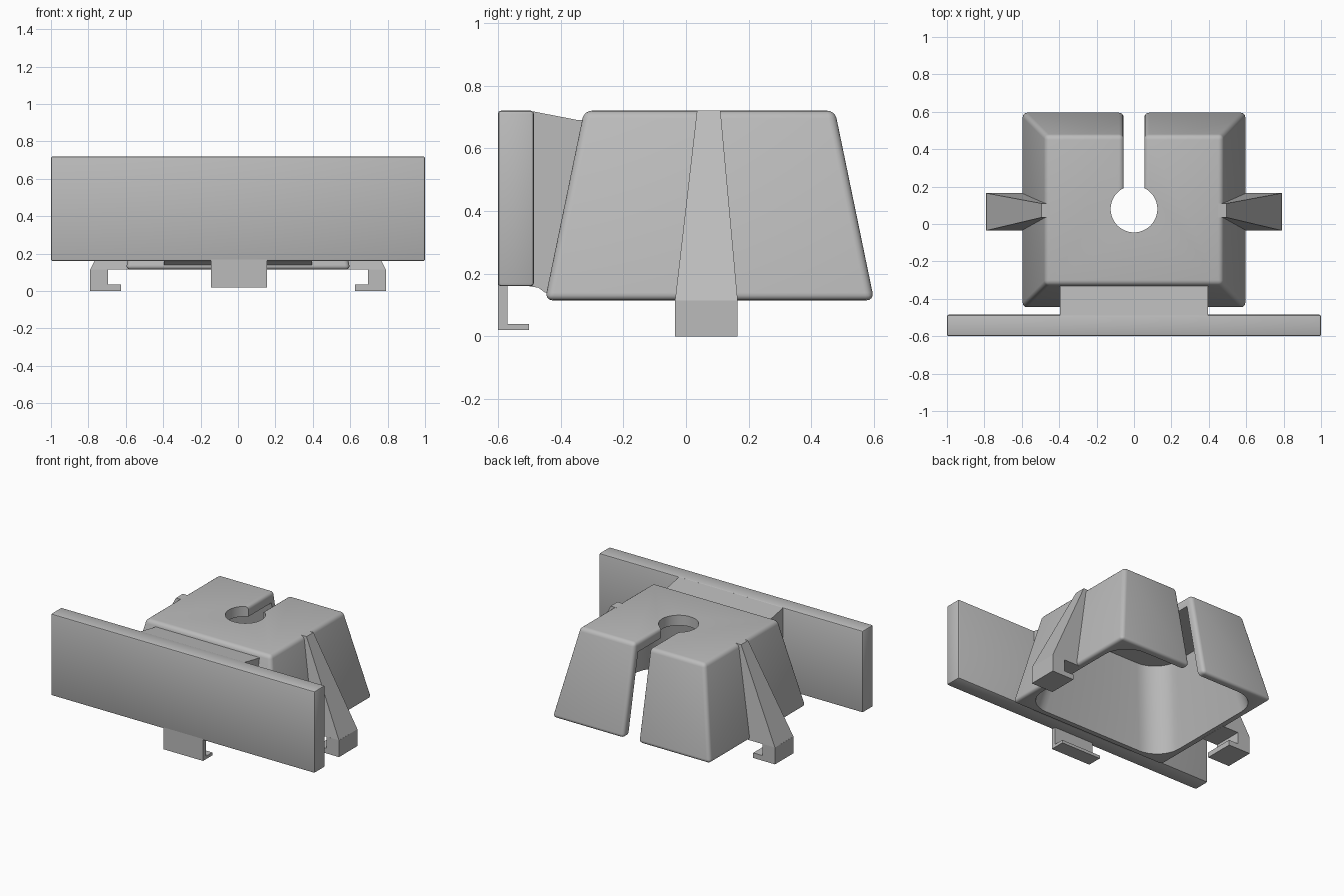
import bpy, bmesh
from mathutils import Vector

cube = bpy.data.objects.get("Cube")
if cube:
    bpy.data.objects.remove(cube, do_unlink=True)

grey = bpy.data.materials.new("plain_grey")
grey.use_nodes = True
GREY = (0.5, 0.5, 0.5, 1)
grey.diffuse_color = GREY
grey.node_tree.nodes["Principled BSDF"].inputs["Base Color"].default_value = GREY


def make(name, bm):
    bmesh.ops.recalc_face_normals(bm, faces=bm.faces)
    mesh = bpy.data.meshes.new(name)
    bm.to_mesh(mesh)
    bm.free()
    mesh.materials.append(grey)
    ob = bpy.data.objects.new(name, mesh)
    bpy.context.collection.objects.link(ob)
    return ob


def loft(name, low, high, round_sides=0):
    """Solid between two rectangles, each given as (x0, x1, y0, y1, z)."""
    bm = bmesh.new()
    rings = []
    for x0, x1, y0, y1, z in (low, high):
        rings.append([bm.verts.new((x, y, z)) for x, y in
                      ((x0, y0), (x1, y0), (x1, y1), (x0, y1))])
    a, b = rings
    bm.faces.new(a)
    bm.faces.new(b)
    for i in range(4):
        j = (i + 1) % 4
        bm.faces.new((a[i], a[j], b[j], b[i]))
    if round_sides:
        sides = [e for e in bm.edges if abs(e.verts[0].co.z - e.verts[1].co.z) > 0.01]
        bmesh.ops.bevel(bm, geom=sides, offset=round_sides, segments=8,
                        profile=0.5, affect='EDGES')
    return make(name, bm)


def box(name, x0, x1, y0, y1, z0, z1):
    return loft(name, (x0, x1, y0, y1, z0), (x0, x1, y0, y1, z1))


def prism(name, points, direction):
    """Extrude a closed outline along a direction."""
    bm = bmesh.new()
    face = bm.faces.new([bm.verts.new(p) for p in points])
    out = bmesh.ops.extrude_face_region(bm, geom=[face])
    new = [v for v in out["geom"] if isinstance(v, bmesh.types.BMVert)]
    bmesh.ops.translate(bm, verts=new, vec=Vector(direction))
    return make(name, bm)


def apply(ob, mod):
    bpy.context.view_layer.objects.active = ob
    bpy.ops.object.modifier_apply(modifier=mod.name)


def bevel(ob, width, segments):
    mod = ob.modifiers.new("bevel", 'BEVEL')
    mod.width, mod.segments = width, segments
    mod.limit_method, mod.angle_limit = 'ANGLE', 0.6
    apply(ob, mod)


def cut(ob, cutter):
    mod = ob.modifiers.new("cut", 'BOOLEAN')
    mod.operation, mod.object, mod.solver = 'DIFFERENCE', cutter, 'EXACT'
    apply(ob, mod)
    bpy.data.objects.remove(cutter, do_unlink=True)


# Tapered hollow housing, with rear slot and round hole
BASE, TOP, ROOF = 0.115, 0.72, 0.65
housing = loft("housing", (-0.6, 0.6, -0.45, 0.6, BASE), (-0.475, 0.475, -0.325, 0.475, TOP))
cut(housing, box("slot_cutter", -0.055, 0.055, 0.08, 1, 0, 1))
bevel(housing, 0.025, 4)
cut(housing, loft("cavity_cutter", (-0.55, 0.55, -0.4, 0.55, BASE - 0.01),
                  (-0.44, 0.44, -0.29, 0.44, ROOF), 0.17))
bm = bmesh.new()
bmesh.ops.create_cone(bm, cap_ends=True, segments=48, radius1=0.125, radius2=0.125, depth=1)
bmesh.ops.translate(bm, verts=bm.verts, vec=(0, 0.08, 0.8))
cut(housing, make("hole_cutter", bm))

# Front plate
plate = box("front_plate", -1, 1, -0.6, -0.485, 0.16, TOP)
bevel(plate, 0.01, 2)

# Bridge joining the plate to the housing
bridge = prism("bridge", [(-0.395, y, z) for y, z in
               ((-0.5, 0.16), (-0.47, 0.155), (-0.45, 0.14), (-0.43, 0.14),
                (-0.325, 0.69), (-0.345, 0.69), (-0.485, 0.717), (-0.5, 0.717))], (0.79, 0, 0))

# Hooked tab under the plate
tab = prism("front_tab", [(-0.145, y, z) for y, z in
            ((-0.6, 0.02), (-0.5, 0.02), (-0.5, 0.04), (-0.57, 0.04),
             (-0.57, 0.17), (-0.6, 0.17))], (0.3, 0, 0))

# Side clips: hooked feet with ribs narrowing toward the top
for side, s in (("left", 1), ("right", -1)):
    foot = prism(side + "_clip_foot", [(s * x, -0.035, z) for x, z in
                 ((0.625, 0), (0.79, 0), (0.79, 0.115), (0.58, 0.115),
                  (0.695, 0.114), (0.695, 0.035), (0.625, 0.035))], (0, 0.2, 0))
    inner, outer = sorted((s * 0.575, s * 0.79))
    tip_in, tip_out = sorted((s * 0.45, s * 0.495))
    rib = loft(side + "_clip_rib", (inner, outer, -0.035, 0.165, 0.114),
               (tip_in, tip_out, 0.035, 0.11, TOP))

for ob in bpy.context.scene.objects:
    ob.select_set(ob.type == 'MESH')
bpy.context.view_layer.objects.active = housing
bpy.ops.object.shade_smooth_by_angle(angle=0.6)
